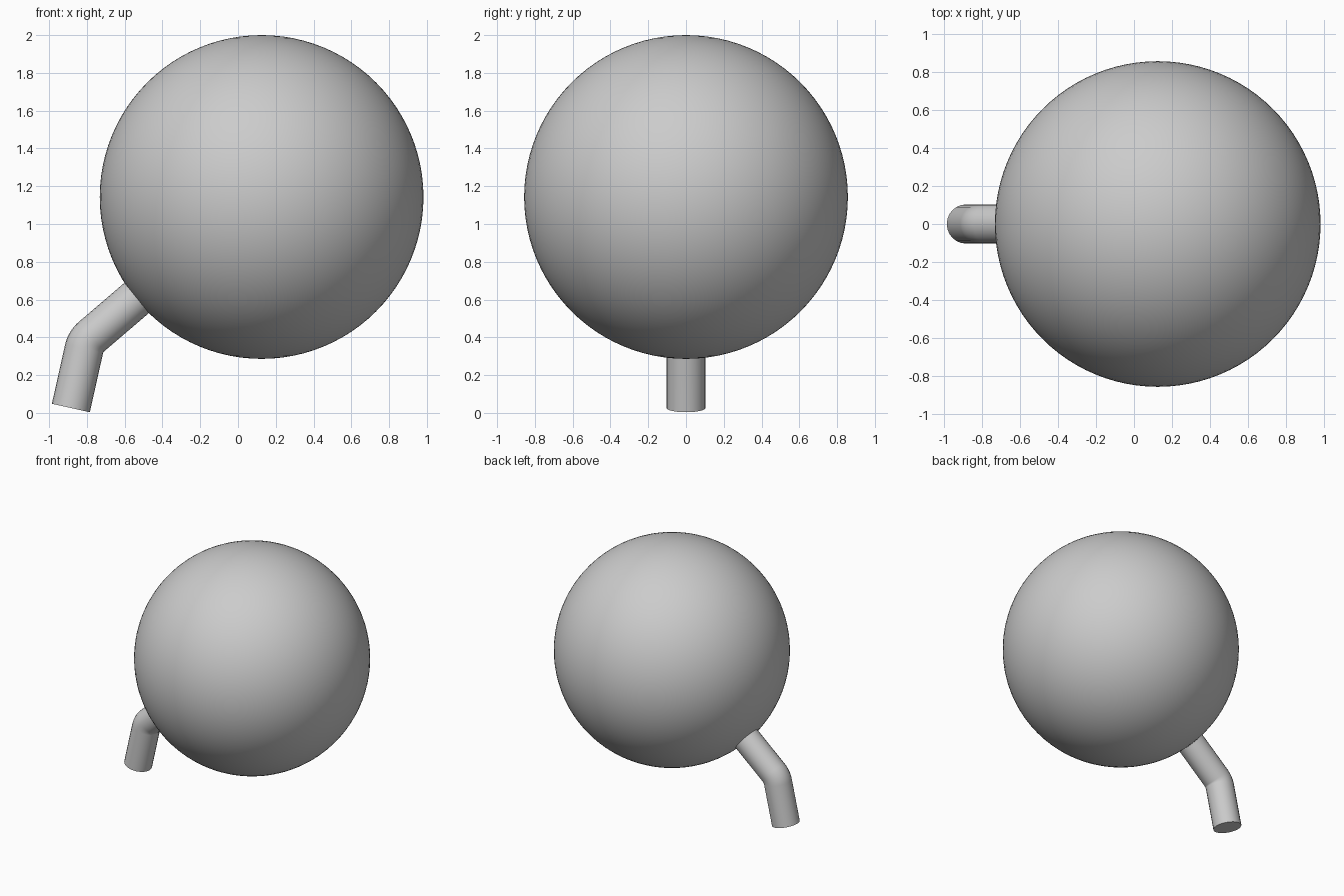
import bpy
import math
from mathutils import Vector

cube = bpy.data.objects.get("Cube")
if cube:
    bpy.data.objects.remove(cube, do_unlink=True)

grey = bpy.data.materials.new("plain grey")
grey.use_nodes = True
colour = (0.6, 0.6, 0.6, 1.0)
grey.diffuse_color = colour
grey.node_tree.nodes["Principled BSDF"].inputs["Base Color"].default_value = colour

# Round body
bpy.ops.mesh.primitive_uv_sphere_add(segments=96, ring_count=48, radius=0.857,
                                     location=(0.125, 0, 1.143))
body = bpy.context.object
body.name = "round_body"
body.data.materials.append(grey)
bpy.ops.object.shade_smooth()


def bent_path(start, corner, end, radius, steps=10):
    """Path of two straight runs joined by a circular bend in the xz plane."""
    a, b = (corner - start).normalized(), (end - corner).normalized()
    turn = a.angle(b)
    reach = radius * math.tan(turn / 2)
    first = corner - a * reach
    side = (b - a * a.dot(b)).normalized()
    arc = [first + radius * (a * math.sin(t) + side * (1 - math.cos(t)))
           for t in (turn * i / steps for i in range(steps + 1))]
    return [start] + arc + [end]


# Bent stem, running from its open end up into the body
corner = Vector((-0.806, 0, 0.378))
points = bent_path(Vector((-0.885, 0, 0.026)), corner,
                   corner + Vector((0.76, 0, 0.65)) * 0.6, 0.12)
curve = bpy.data.curves.new("stem_path", "CURVE")
curve.dimensions = "3D"
curve.bevel_depth = 0.103
curve.bevel_resolution = 10
curve.use_fill_caps = True
spline = curve.splines.new("POLY")
spline.points.add(len(points) - 1)
for knot, p in zip(spline.points, points):
    knot.co = (*p, 1)

stem = bpy.data.objects.new("bent_stem", curve)
bpy.context.collection.objects.link(stem)
bpy.ops.object.select_all(action="DESELECT")
stem.select_set(True)
bpy.context.view_layer.objects.active = stem
bpy.ops.object.convert(target="MESH")
stem = bpy.context.object
stem.data.materials.clear()
stem.data.materials.append(grey)

# Weld the end caps to the tube, then keep their rims sharp
bpy.ops.object.mode_set(mode="EDIT")
bpy.ops.mesh.select_all(action="SELECT")
bpy.ops.mesh.remove_doubles(threshold=0.0005)
bpy.ops.mesh.normals_make_consistent(inside=False)
bpy.ops.object.mode_set(mode="OBJECT")
bpy.ops.object.shade_smooth_by_angle(angle=math.radians(35))
